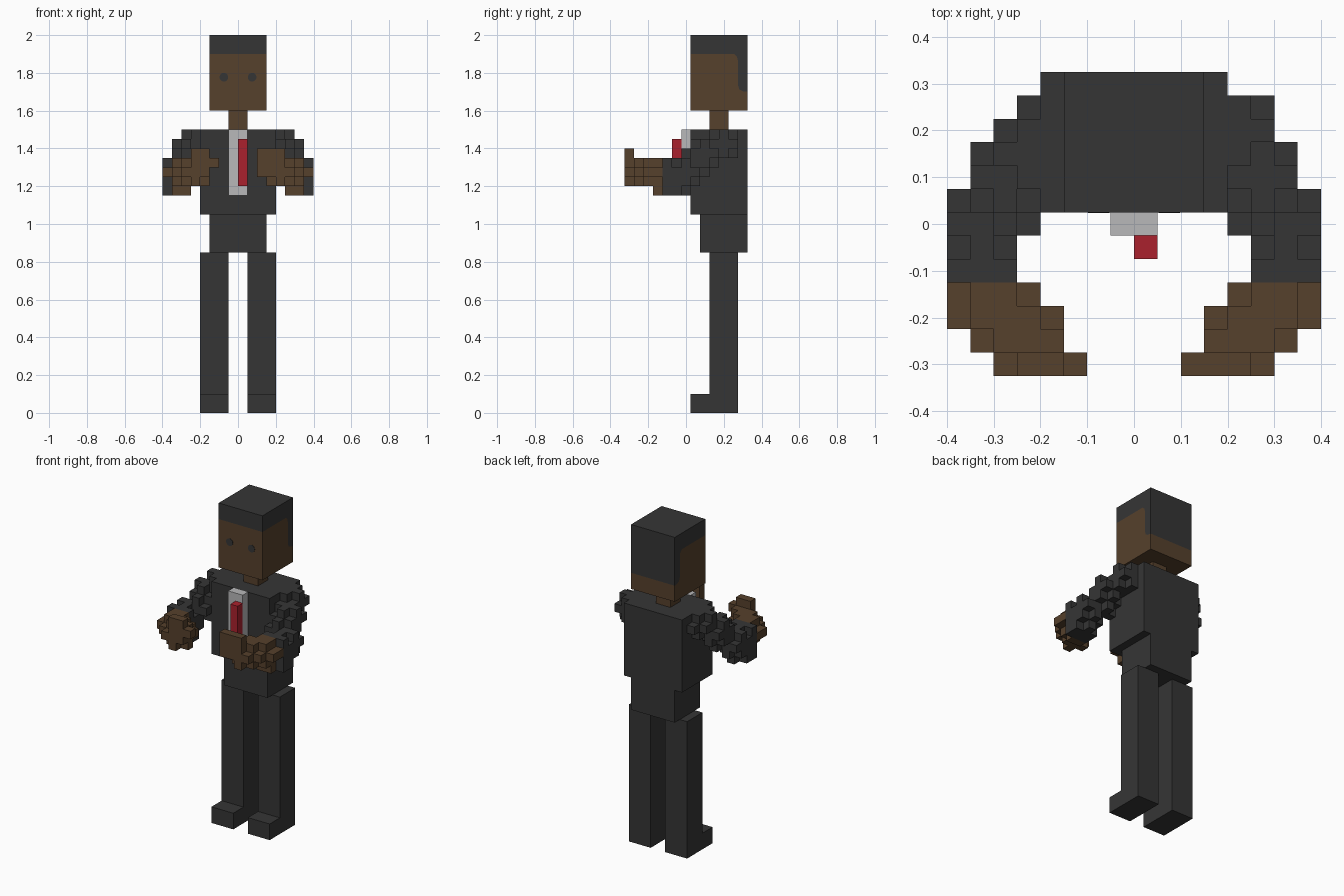
import bpy, bmesh, math
from mathutils import Matrix, Vector

if "Cube" in bpy.data.objects:
    bpy.data.objects.remove(bpy.data.objects["Cube"], do_unlink=True)


def material(name, rgb):
    m = bpy.data.materials.new(name)
    m.use_nodes = True
    m.diffuse_color = (*rgb, 1)
    m.node_tree.nodes["Principled BSDF"].inputs["Base Color"].default_value = (*rgb, 1)
    return m


CHARCOAL = material("charcoal", (0.036, 0.036, 0.036))
SKIN = material("brown skin", (0.093, 0.052, 0.025))
SHIRT = material("light grey", (0.48, 0.48, 0.49))
RED = material("tie red", (0.40, 0.015, 0.026))


def finish(name, bm, *mats):
    me = bpy.data.meshes.new(name)
    bm.to_mesh(me)
    bm.free()
    for m in mats:
        me.materials.append(m)
    ob = bpy.data.objects.new(name, me)
    bpy.context.scene.collection.objects.link(ob)
    return ob


def box(name, x, y, z, mat):
    """Box from (min, max) pairs."""
    bm = bmesh.new()
    size = [b - a for a, b in (x, y, z)]
    mid = [(a + b) / 2 for a, b in (x, y, z)]
    bmesh.ops.create_cube(bm, size=1, matrix=Matrix.Translation(mid) @ Matrix.Diagonal((*size, 1)))
    return finish(name, bm, mat)


def side_prism(name, profile, half, mat):
    """Extrude a (y, z) profile across x."""
    bm = bmesh.new()
    face = bm.faces.new([bm.verts.new((-half, y, z)) for y, z in profile])
    out = bmesh.ops.extrude_face_region(bm, geom=[face])
    verts = [g for g in out["geom"] if isinstance(g, bmesh.types.BMVert)]
    bmesh.ops.translate(bm, verts=verts, vec=(2 * half, 0, 0))
    bmesh.ops.recalc_face_normals(bm, faces=bm.faces)
    return finish(name, bm, mat)


# Head: hair and face share one rounded hairline
hairline = [(0.325, 1.70), (0.30, 1.703), (0.282, 1.713), (0.275, 1.735),
            (0.275, 1.865), (0.270, 1.885), (0.255, 1.90), (0.025, 1.90)]
side_prism("hair", [(0.025, 2.0), (0.325, 2.0)] + hairline, 0.15, CHARCOAL)
side_prism("face", [(0.025, 1.6), (0.325, 1.6)] + hairline, 0.15, SKIN)
box("neck", (-0.05, 0.05), (0.125, 0.225), (1.5, 1.6), SKIN)

# Jacket, shirt, tie and hips
box("jacket", (-0.2, 0.2), (0.025, 0.325), (1.05, 1.5), CHARCOAL)
box("shirt_front", (-0.05, 0.05), (-0.025, 0.025), (1.15, 1.5), SHIRT)
box("tie", (0.0, 0.05), (-0.075, -0.025), (1.2, 1.45), RED)
box("hips", (-0.15, 0.15), (0.075, 0.325), (0.85, 1.05), CHARCOAL)

# Arms: stepped cubes on a grid of this size
CELL = 0.05


def block(xs, ys, zs):
    return {(x, y, z) for x in range(xs[0], xs[1] + 1)
            for y in range(ys[0], ys[1] + 1) for z in range(zs[0], zs[1] + 1)}


def ball(cx, cy, cz):
    """3x3x3 cells without the eight corners."""
    cells = block((cx - 1, cx + 1), (cy - 1, cy + 1), (cz - 1, cz + 1))
    return {c for c in cells if abs(c[0] - cx) + abs(c[1] - cy) + abs(c[2] - cz) < 3}


def in_jacket(c):
    return -4 <= c[0] <= 3 and 0 <= c[1] <= 5 and 21 <= c[2] <= 29


def arm(name, cells, mirrored):
    if mirrored:
        cells = {(-1 - x, y, z) for x, y, z in cells}
    cells = {c for c in cells if not in_jacket(c)}
    bm = bmesh.new()
    for c in cells:
        for a in range(3):
            for s in (0, 1):
                near = list(c)
                near[a] += 2 * s - 1
                if tuple(near) in cells or in_jacket(near):
                    continue
                u, v = (a + 1) % 3, (a + 2) % 3
                ring = []
                for du, dv in ((0, 0), (1, 0), (1, 1), (0, 1)):
                    p = Vector(c)
                    p[a] += s
                    p[u] += du
                    p[v] += dv
                    ring.append(bm.verts.new(p * CELL + Vector((0, 0.025, 0))))
                f = bm.faces.new(ring if s else ring[::-1])
                f.material_index = 1 if c[1] <= -4 else 0  # hand in front of the cuff
    bmesh.ops.remove_doubles(bm, verts=bm.verts, dist=0.001)
    return finish(name, bm, CHARCOAL, SKIN)


# Upper arm, elbow, then hand
lower = set()
for centre in ((5, 1, 27), (5, 0, 26), (6, -1, 25), (6, -2, 24), (5, -5, 25), (4, -6, 25)):
    lower |= ball(*centre)
lower |= block((5, 7), (-3, -3), (23, 26))   # cuff
lower |= block((5, 6), (-4, -4), (23, 26))   # wrist
lower |= block((7, 7), (-5, -4), (25, 25))   # outer knuckle
fingers = block((2, 4), (-7, -7), (25, 27))
finger_corners = {(2, -7, 25), (2, -7, 27)}

arm("left_arm", lower | ball(4, 3, 28) | fingers, False)
arm("right_arm", lower | ball(4, 2, 28) | ball(3, 3, 28) | (fingers - finger_corners), True)

# Paired parts: legs, shoes and eyes
for side, s in (("left", 1), ("right", -1)):
    span = sorted((0.05 * s, 0.2 * s))
    box(side + "_leg", span, (0.125, 0.275), (0.1, 0.85), CHARCOAL)
    box(side + "_shoe", span, (0.025, 0.275), (0, 0.1), CHARCOAL)
    bm = bmesh.new()
    bmesh.ops.create_cone(bm, cap_ends=True, segments=20, radius1=0.023, radius2=0.023, depth=0.004,
                          matrix=Matrix.Translation((0.075 * s, 0.025, 1.777)) @ Matrix.Rotation(math.pi / 2, 4, "X"))
    finish(side + "_eye", bm, CHARCOAL)
